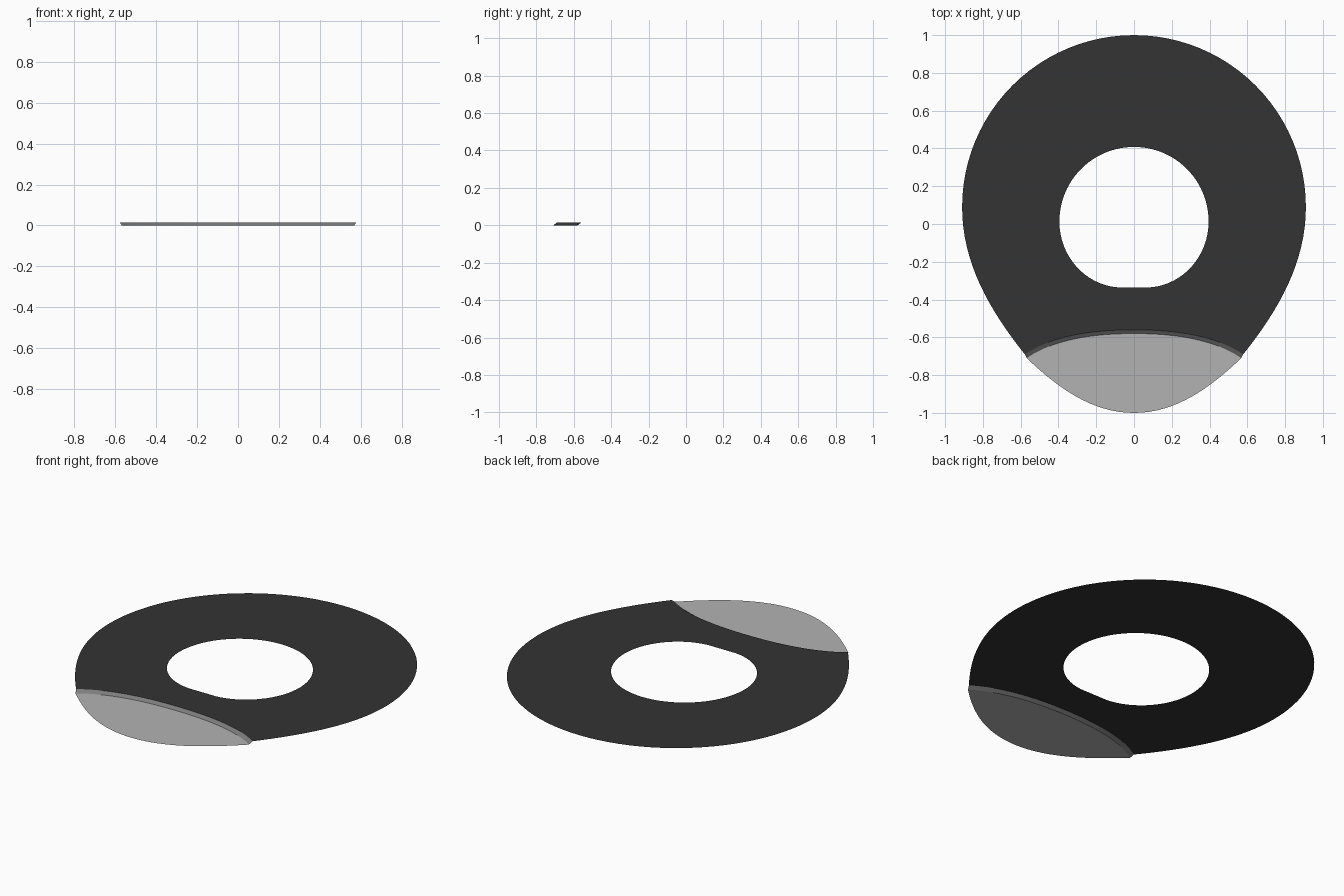
import bpy, bmesh, math
from mathutils import Vector
from mathutils.geometry import interpolate_bezier

if "Cube" in bpy.data.objects:
    bpy.data.objects.remove(bpy.data.objects["Cube"])

H = 0.015  # height of the dark plate above the lip


def material(name, v):
    m = bpy.data.materials.new(name)
    m.diffuse_color = (v, v, v, 1)
    m.use_nodes = True
    m.node_tree.nodes["Principled BSDF"].inputs["Base Color"].default_value = m.diffuse_color
    return m


dark = material("charcoal", 0.033)
mid = material("mid grey", 0.2)
light = material("light grey", 0.45)


def bez(a, b, c, d, n=17):
    """Cubic Bezier from a to d with control points b and c."""
    p = [Vector((*q, 0)) for q in (a, b, c, d)]
    return [(v.x, v.y) for v in interpolate_bezier(*p, n)]


def arc(cy, r, n=25):
    """Quarter circle from the +y pole to the +x side."""
    return [(r * math.sin(t), cy + r * math.cos(t))
            for t in (math.pi / 2 * i / (n - 1) for i in range(n))]


def mirrored(right):
    """Close a right-half outline by mirroring it over x = 0."""
    pts = right + [(-x, y) for x, y in reversed(right)]
    out = []
    for p in pts:
        if not out or math.dist(p, out[-1]) > 1e-5:
            out.append(p)
    if math.dist(out[0], out[-1]) < 1e-5:
        out.pop()
    return out


def finish(name, bm, mat):
    bm.normal_update()
    for f in bm.faces:
        if f.normal.z < 0:
            f.normal_flip()
    me = bpy.data.meshes.new(name)
    bm.to_mesh(me)
    bm.free()
    me.materials.append(mat)
    ob = bpy.data.objects.new(name, me)
    bpy.context.collection.objects.link(ob)
    return ob


def flat_sheet(name, loops, z, mat):
    """Thin sheet filled between closed outlines (inner loops become holes)."""
    bm = bmesh.new()
    edges = []
    for loop in loops:
        vs = [bm.verts.new((x, y, z)) for x, y in loop]
        edges += [bm.edges.new((vs[i - 1], vs[i])) for i in range(len(vs))]
    bmesh.ops.triangle_fill(bm, use_beauty=True, use_dissolve=False,
                            edges=edges, normal=(0, 0, 1))
    return finish(name, bm, mat)


# Step curves, from the right corner to the middle
step_top = bez((0.578, -0.69), (0.43, -0.59), (0.22, -0.56), (0, -0.56))
step_low = bez((0.568, -0.71), (0.42, -0.608), (0.21, -0.58), (0, -0.58))

# Dark ring plate with a round hole flattened at its lower edge
outer = (arc(0.09, 0.91)
         + bez((0.91, 0.09), (0.91, -0.2), (0.77, -0.45), (0.578, -0.69))[1:]
         + step_top[1:])
hole = (arc(0.013, 0.395)
        + bez((0.395, 0.013), (0.395, -0.17), (0.26, -0.32), (0.09, -0.335))[1:])
flat_sheet("ring_plate", [mirrored(outer), mirrored(hole)], H, dark)

# Light front lip
lip = step_low[::-1] + bez((0.568, -0.71), (0.40, -0.87), (0.22, -1.0), (0, -1.0))[1:]
flat_sheet("front_lip", [mirrored(lip)], 0, light)

# Sloped step joining the lip to the plate
bm = bmesh.new()
rows = []
for curve, z in ((step_top, H), (step_low, 0)):
    pts = curve + [(-x, y) for x, y in reversed(curve[:-1])]
    rows.append([bm.verts.new((x, y, z)) for x, y in pts])
a, b = rows
for i in range(len(a) - 1):
    bm.faces.new((a[i], a[i + 1], b[i + 1], b[i]))
finish("sloped_step", bm, mid)
